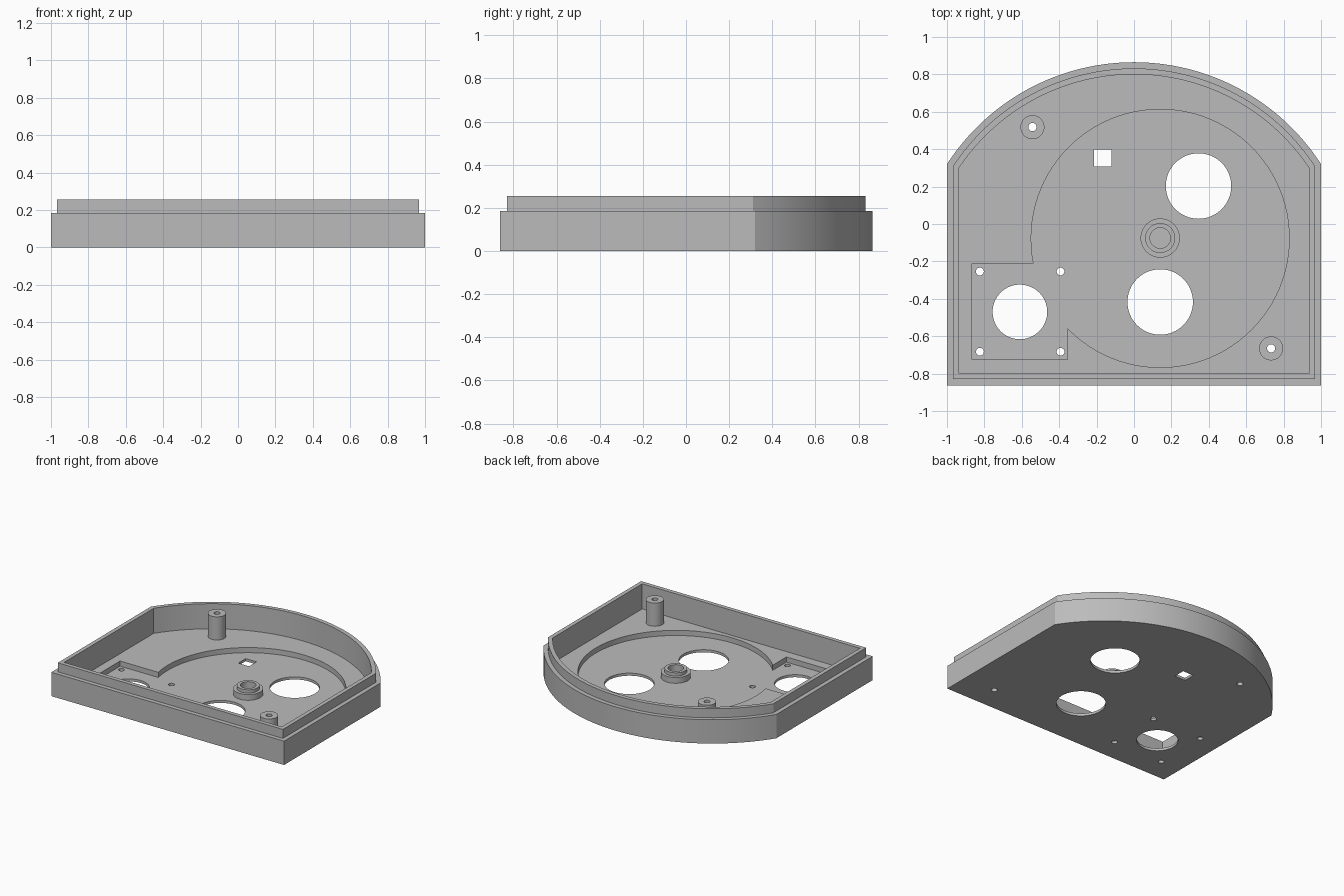
import bpy, bmesh, math

cube = bpy.data.objects.get("Cube")
if cube:
    bpy.data.objects.remove(cube, do_unlink=True)

grey = bpy.data.materials.new("plain grey")
grey.use_nodes = True
grey.diffuse_color = (0.5, 0.5, 0.5, 1)
grey.node_tree.nodes["Principled BSDF"].inputs["Base Color"].default_value = (0.5, 0.5, 0.5, 1)

FLOOR, RECESS, RIM, LIP = 0.06, 0.02, 0.185, 0.255
POST_TOP = 0.24
BELOW, ABOVE = -0.1, 0.4


def prism(name, outline, z0, z1):
    """Extrude a counter-clockwise outline from z0 to z1."""
    bm = bmesh.new()
    face = bm.faces.new([bm.verts.new((x, y, z0)) for x, y in outline])
    top = bmesh.ops.extrude_face_region(bm, geom=[face])["geom"]
    bmesh.ops.translate(bm, vec=(0, 0, z1 - z0),
                        verts=[v for v in top if isinstance(v, bmesh.types.BMVert)])
    bmesh.ops.recalc_face_normals(bm, faces=bm.faces)
    mesh = bpy.data.meshes.new(name)
    bm.to_mesh(mesh)
    bm.free()
    mesh.materials.append(grey)
    obj = bpy.data.objects.new(name, mesh)
    bpy.context.collection.objects.link(obj)
    return obj


def circle(x, y, r, n=64):
    return [(x + r * math.cos(math.tau * i / n), y + r * math.sin(math.tau * i / n))
            for i in range(n)]


def rect(x0, y0, x1, y1):
    return [(x0, y0), (x1, y0), (x1, y1), (x0, y1)]


def case_outline(inset, n=48):
    """Straight front and sides, closed by a shallow arc at the back."""
    half, radius, cy = 1 - inset, 1.19 - inset, -0.325
    a = math.acos(half / radius)
    arc = [a + (math.pi - 2 * a) * i / n for i in range(n + 1)]
    front = -0.863 + inset
    return [(-half, front), (half, front)] + [
        (radius * math.cos(t), cy + radius * math.sin(t)) for t in arc]


def combine(target, tool, operation):
    """Apply a boolean with a temporary tool, then remove the tool."""
    mod = target.modifiers.new("boolean", 'BOOLEAN')
    mod.object, mod.operation, mod.solver = tool, operation, 'EXACT'
    bpy.context.view_layer.update()
    bpy.context.view_layer.objects.active = target
    bpy.ops.object.modifier_apply(modifier=mod.name)
    bpy.data.objects.remove(tool, do_unlink=True)


def cut(target, outline, z0=BELOW, z1=ABOVE):
    combine(target, prism("cutter", outline, z0, z1), 'DIFFERENCE')


# Case: outer wall with a stepped lip, hollowed down to the floor
case = prism("case_shell", case_outline(0), 0, RIM)
combine(case, prism("lip", case_outline(0.033), 0.1, LIP), 'UNION')
cut(case, case_outline(0.065), FLOOR)

# Round and square recess in the floor
cut(case, circle(0.14, -0.077, 0.69, 96), RECESS)
cut(case, rect(-0.865, -0.725, -0.355, -0.212), RECESS)

# Large openings and the small square window
for x, y, r in ((0.345, 0.203, 0.175), (0.14, -0.417, 0.175), (-0.61, -0.47, 0.146)):
    cut(case, circle(x, y, r))
cut(case, rect(-0.213, 0.307, -0.12, 0.398))

# Four screw holes around the corner opening
for x in (-0.824, -0.393):
    for y in (-0.683, -0.254):
        cut(case, circle(x, y, 0.021, 24))

# Two bored posts, open through the floor
for name, x, y in (("back_post", -0.543, 0.518), ("front_post", 0.733, -0.665)):
    post = prism(name, circle(x, y, 0.064, 48), FLOOR - 0.02, POST_TOP)
    combine(case, post, 'UNION')
    cut(case, circle(x, y, 0.022, 24))

# Stepped central boss with a blind bore
boss = prism("central_boss", circle(0.14, -0.075, 0.105, 48), RECESS - 0.01, 0.065)
combine(boss, prism("collar", circle(0.14, -0.075, 0.08, 48), 0.04, 0.09), 'UNION')
combine(case, boss, 'UNION')
cut(case, circle(0.14, -0.075, 0.055, 48), RECESS)

# Smooth curved walls, keep edges sharp
bpy.ops.object.select_all(action='DESELECT')
case.select_set(True)
bpy.context.view_layer.objects.active = case
bpy.ops.object.shade_smooth_by_angle(angle=math.radians(25))
